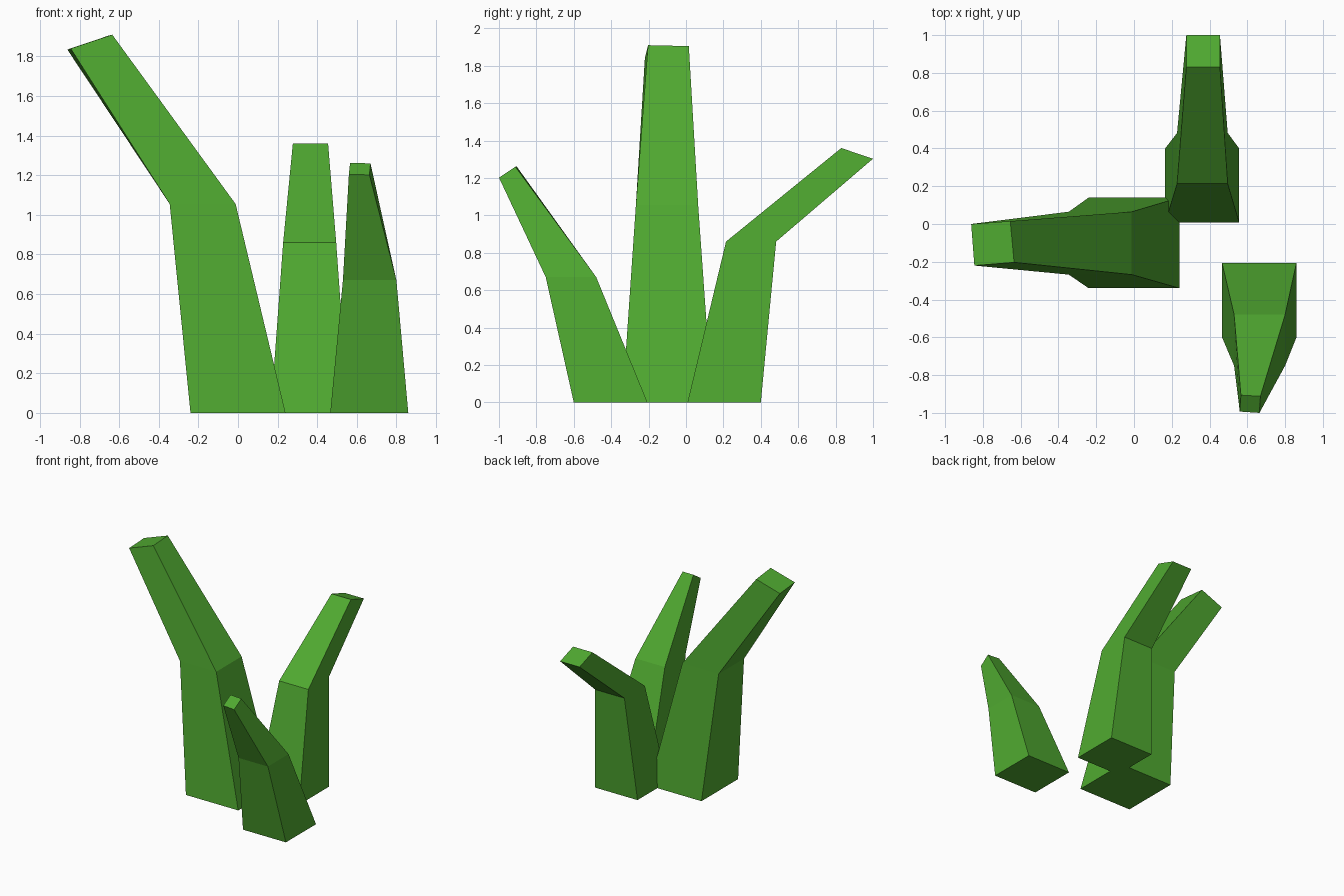
import bpy
import bmesh

if "Cube" in bpy.data.objects:
    bpy.data.objects.remove(bpy.data.objects["Cube"])

green = bpy.data.materials.new("leaf_green")
green.diffuse_color = (0.08, 0.4, 0.03, 1)
green.use_nodes = True
green.node_tree.nodes["Principled BSDF"].inputs["Base Color"].default_value = green.diffuse_color


def rect(x0, x1, y0, y1, z):
    return [(x0, y0, z), (x1, y0, z), (x1, y1, z), (x0, y1, z)]


def blade(name, *rings):
    """Closed four-sided blade lofted through its cross-sections."""
    bm = bmesh.new()
    loops = [[bm.verts.new(p) for p in ring] for ring in rings]
    bm.faces.new(loops[0][::-1])
    bm.faces.new(loops[-1])
    for low, high in zip(loops, loops[1:]):
        for i in range(4):
            j = (i + 1) % 4
            bm.faces.new((low[i], low[j], high[j], high[i]))
    bmesh.ops.recalc_face_normals(bm, faces=bm.faces)
    mesh = bpy.data.meshes.new(name)
    bm.to_mesh(mesh)
    bm.free()
    mesh.materials.append(green)
    obj = bpy.data.objects.new(name, mesh)
    bpy.context.collection.objects.link(obj)


# Tall blade bending left
blade("tall_blade",
      rect(-0.24, 0.24, -0.34, 0.14, 0),
      rect(-0.345, -0.012, -0.268, 0.065, 1.055),
      [(-0.845, -0.22, 1.84), (-0.635, -0.203, 1.91),
       (-0.655, 0.015, 1.905), (-0.862, 0.0, 1.835)])

# Middle blade bending back
blade("back_blade",
      rect(0.165, 0.557, 0.008, 0.4, 0),
      rect(0.228, 0.496, 0.214, 0.482, 0.86),
      [(0.277, 0.83, 1.36), (0.455, 0.83, 1.36),
       (0.455, 1.0, 1.303), (0.277, 1.0, 1.303)])

# Short blade bending forward
blade("front_blade",
      rect(0.466, 0.86, -0.6, -0.206, 0),
      rect(0.53, 0.8, -0.75, -0.48, 0.67),
      [(0.56, -0.993, 1.205), (0.664, -1.0, 1.202),
       (0.669, -0.912, 1.26), (0.566, -0.906, 1.263)])
